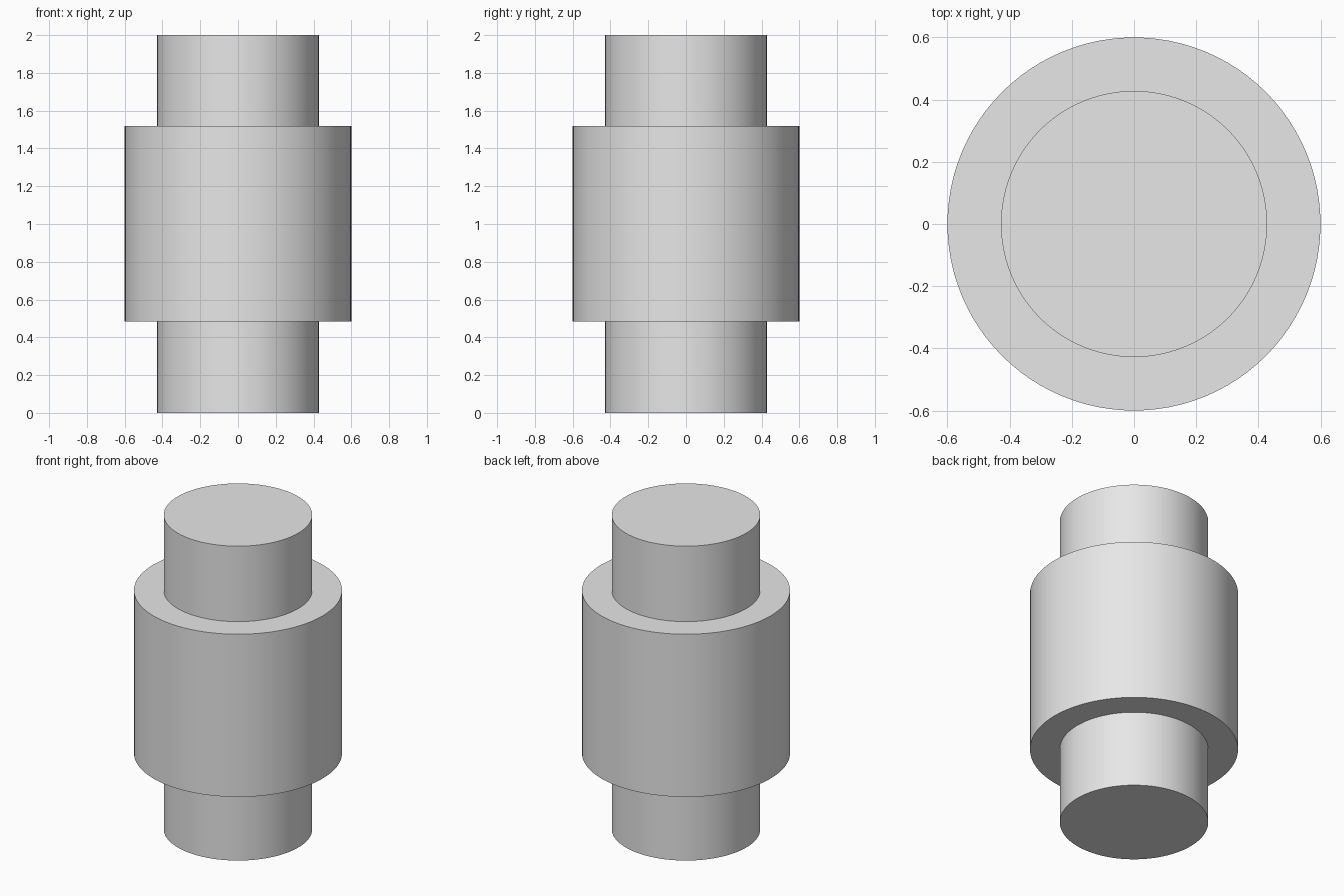
import bpy
import math

cube = bpy.data.objects.get("Cube")
if cube:
    bpy.data.objects.remove(cube, do_unlink=True)

# Plain grey for the whole model
grey = bpy.data.materials.new("plain_grey")
grey.use_nodes = True
colour = (0.8, 0.8, 0.8, 1.0)
grey.diffuse_color = colour
grey.node_tree.nodes["Principled BSDF"].inputs["Base Color"].default_value = colour


def add_cylinder(name, radius, bottom, top):
    bpy.ops.mesh.primitive_cylinder_add(
        vertices=96, radius=radius, depth=top - bottom,
        location=(0, 0, (bottom + top) / 2))
    part = bpy.context.object
    part.name = name
    part.data.materials.append(grey)
    bpy.ops.object.shade_smooth_by_angle(angle=math.radians(30))
    return part


# Inner shaft running the full height
add_cylinder("shaft", 0.428, 0.0, 2.0)

# Wide collar around the middle
add_cylinder("collar", 0.6, 0.485, 1.52)
